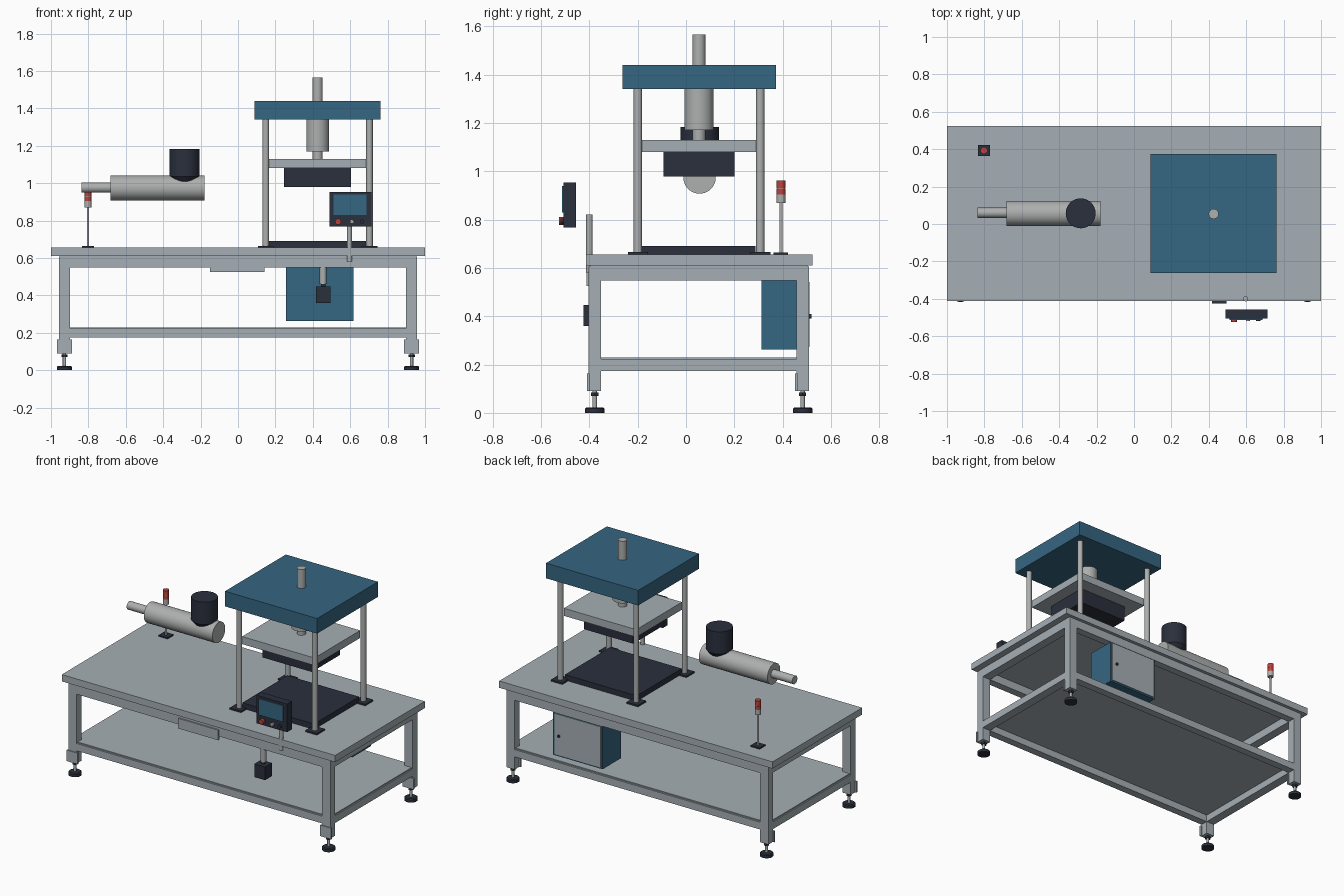
import bpy, bmesh, math
from mathutils import Vector

if "Cube" in bpy.data.objects:
    bpy.data.objects.remove(bpy.data.objects["Cube"])


def material(name, rgb):
    m = bpy.data.materials.new(name)
    m.diffuse_color = (*rgb, 1)
    m.use_nodes = True
    m.node_tree.nodes["Principled BSDF"].inputs["Base Color"].default_value = m.diffuse_color
    return m


GREY = material("painted grey", (0.38, 0.43, 0.46))
STEEL = material("bare steel", (0.42, 0.43, 0.43))
BLUE = material("machine blue", (0.036, 0.133, 0.22))
DARK = material("dark slate", (0.023, 0.029, 0.045))
RED = material("signal red", (0.50, 0.055, 0.045))


def finish(name, bm, mat):
    bmesh.ops.recalc_face_normals(bm, faces=bm.faces)
    mesh = bpy.data.meshes.new(name)
    bm.to_mesh(mesh)
    bm.free()
    mesh.materials.append(mat)
    ob = bpy.data.objects.new(name, mesh)
    bpy.context.collection.objects.link(ob)
    return ob


def box(name, x, y, z, mat):
    """Box from (min, max) ranges."""
    bm = bmesh.new()
    bmesh.ops.create_cube(bm, size=1)
    for v in bm.verts:
        v.co = Vector([(r[0] + r[1]) / 2 + c * (r[1] - r[0]) for r, c in zip((x, y, z), v.co)])
    return finish(name, bm, mat)


def lathe(name, origin, profile, mat, axis="Z", segs=32):
    """Turned solid from (radius, distance along axis) points, with flat ends."""
    bm = bmesh.new()
    rings = []
    for r, h in profile:
        ring = []
        for i in range(segs):
            a = 2 * math.pi * i / segs
            c, s = r * math.cos(a), r * math.sin(a)
            p = {"Z": (c, s, h), "X": (h, c, s), "Y": (c, h, s)}[axis]
            ring.append(bm.verts.new(Vector(p) + Vector(origin)))
        rings.append(ring)
    for a, b in zip(rings, rings[1:]):
        for i in range(segs):
            j = (i + 1) % segs
            bm.faces.new((a[i], a[j], b[j], b[i]))
    bm.faces.new(rings[0])
    bm.faces.new(rings[-1])
    ob = finish(name, bm, mat)
    bpy.ops.object.select_all(action="DESELECT")
    bpy.context.view_layer.objects.active = ob
    ob.select_set(True)
    bpy.ops.object.shade_smooth_by_angle(angle=math.radians(30))
    return ob


def rod(name, x, y, z0, z1, r, mat, segs=32):
    return lathe(name, (x, y, 0), [(r, z0), (r, z1)], mat, segs=segs)


# Table top and lower shelf
box("table_top", (-1, 1), (-0.413, 0.524), (0.61, 0.655), GREY)
box("top_spacer", (-0.955, 0.955), (-0.398, 0.502), (0.603, 0.611), GREY)
box("lower_shelf", (-0.95, 0.95), (-0.393, 0.497), (0.221, 0.229), GREY)

# Frame legs with brackets and levelling feet
YF, YB = (-0.403, -0.352), (0.457, 0.508)
for side in (-1, 1):
    cx = side * 0.928
    lx = (cx - 0.03, cx + 0.03)
    for end, ly in (("front", YF), ("back", YB)):
        cy = sum(ly) / 2
        box(end + "_leg", lx, ly, (0.09, 0.605), GREY)
        box(end + "_leg_bracket", (cx - 0.04, cx + 0.04), (ly[0] - 0.006, ly[0] + 0.004), (0.09, 0.163), GREY)
        lathe(end + "_foot_pad", (cx, cy, 0), [(0.04, 0), (0.04, 0.018), (0.034, 0.023)], DARK)
        rod(end + "_foot_stud", cx, cy, 0.02, 0.095, 0.009, STEEL, 16)
        rod(end + "_foot_nut", cx, cy, 0.07, 0.085, 0.017, DARK, 6)
    for level, z in (("upper", (0.548, 0.605)), ("lower", (0.174, 0.222))):
        box(level + "_side_rail", lx, (YF[1], YB[0]), z, GREY)
for end, ly in (("front", YF), ("back", YB)):
    for level, z in (("upper", (0.548, 0.605)), ("lower", (0.174, 0.222))):
        box(f"{level}_{end}_rail", (-0.898, 0.898), ly, z, GREY)

# Drawer plate on the front rail
box("drawer_front", (-0.15, 0.143), (-0.411, -0.40), (0.525, 0.592), GREY)

# Electrical cabinet hung under the rear
box("cabinet", (0.256, 0.618), (0.313, 0.506), (0.263, 0.55), BLUE)
box("cabinet_door", (0.268, 0.606), (0.504, 0.511), (0.273, 0.542), GREY)
lathe("door_knob", (0.572, 0, 0.40), [(0.009, 0.508), (0.009, 0.519)], DARK, "Y", 16)

# Hanging pedal box under the front rail
box("pedal_box", (0.416, 0.495), (-0.424, -0.352), (0.36, 0.447), DARK)
rod("pedal_box_neck", 0.455, -0.388, 0.445, 0.465, 0.012, DARK, 16)
rod("pedal_box_hanger", 0.455, -0.384, 0.46, 0.56, 0.018, STEEL)

# Press: base, columns, head and moving platen
PX, PY = 0.426, 0.054
box("press_base", (0.16, 0.685), (-0.184, 0.288), (0.655, 0.691), DARK)
for sx in (-1, 1):
    for sy in (-1, 1):
        x, y = PX + sx * 0.277, PY + sy * 0.253
        box("column_flange", (x - 0.042, x + 0.042), (y - 0.042, y + 0.042), (0.655, 0.665), DARK)
        rod("press_column", x, y, 0.66, 1.345, 0.0175, STEEL)
box("press_head", (0.089, 0.763), (-0.263, 0.373), (1.34, 1.44), BLUE)
box("moving_platen", (0.16, 0.69), (-0.186, 0.291), (1.08, 1.13), GREY)
box("upper_mould", (0.246, 0.605), (-0.093, 0.2), (0.979, 1.08), DARK)
rod("press_cylinder", PX, PY, 1.17, 1.345, 0.06, STEEL)
rod("press_ram", PX, PY, 1.125, 1.175, 0.027, STEEL)
rod("ram_top", PX, PY, 1.435, 1.565, 0.027, STEEL)

# Extruder barrel with nozzle and hopper
lathe("extruder_barrel", (0, 0.056, 0.974), [(0.067, -0.682), (0.067, -0.18)], STEEL, "X", 48)
lathe("extruder_nozzle", (0, 0.06, 0.976), [(0.027, -0.838), (0.027, -0.68)], STEEL, "X")
lathe("hopper", (-0.285, 0.057, 0), [(0.048, 0.995), (0.08, 1.035), (0.08, 1.182)], DARK, segs=40)

# Signal tower
TX, TY = -0.802, 0.393
box("tower_base", (TX - 0.033, TX + 0.033), (TY - 0.03, TY + 0.03), (0.655, 0.664), DARK)
rod("tower_pole", TX, TY, 0.66, 0.87, 0.0065, STEEL, 16)
rod("tower_collar", TX, TY, 0.869, 0.904, 0.019, STEEL, 24)
rod("tower_ring", TX, TY, 0.90, 0.94, 0.0175, STEEL, 24)
rod("tower_lower_lamp", TX, TY, 0.904, 0.928, 0.019, RED, 24)
rod("tower_upper_lamp", TX, TY, 0.931, 0.962, 0.019, RED, 24)

# Control panel with screen and buttons
rod("panel_post", 0.597, -0.40, 0.58, 0.82, 0.0135, STEEL, 24)
box("panel_case", (0.489, 0.713), (-0.506, -0.456), (0.767, 0.953), DARK)
box("panel_screen", (0.511, 0.687), (-0.513, -0.505), (0.83, 0.938), BLUE)
for name, x, r, y, mat in (("stop_button", 0.535, 0.016, -0.525, RED),
                           ("start_button", 0.609, 0.011, -0.519, STEEL),
                           ("mode_button", 0.664, 0.011, -0.519, DARK)):
    lathe(name, (x, 0, 0.794), [(r, -0.505), (r, y)], mat, "Y", 20)
